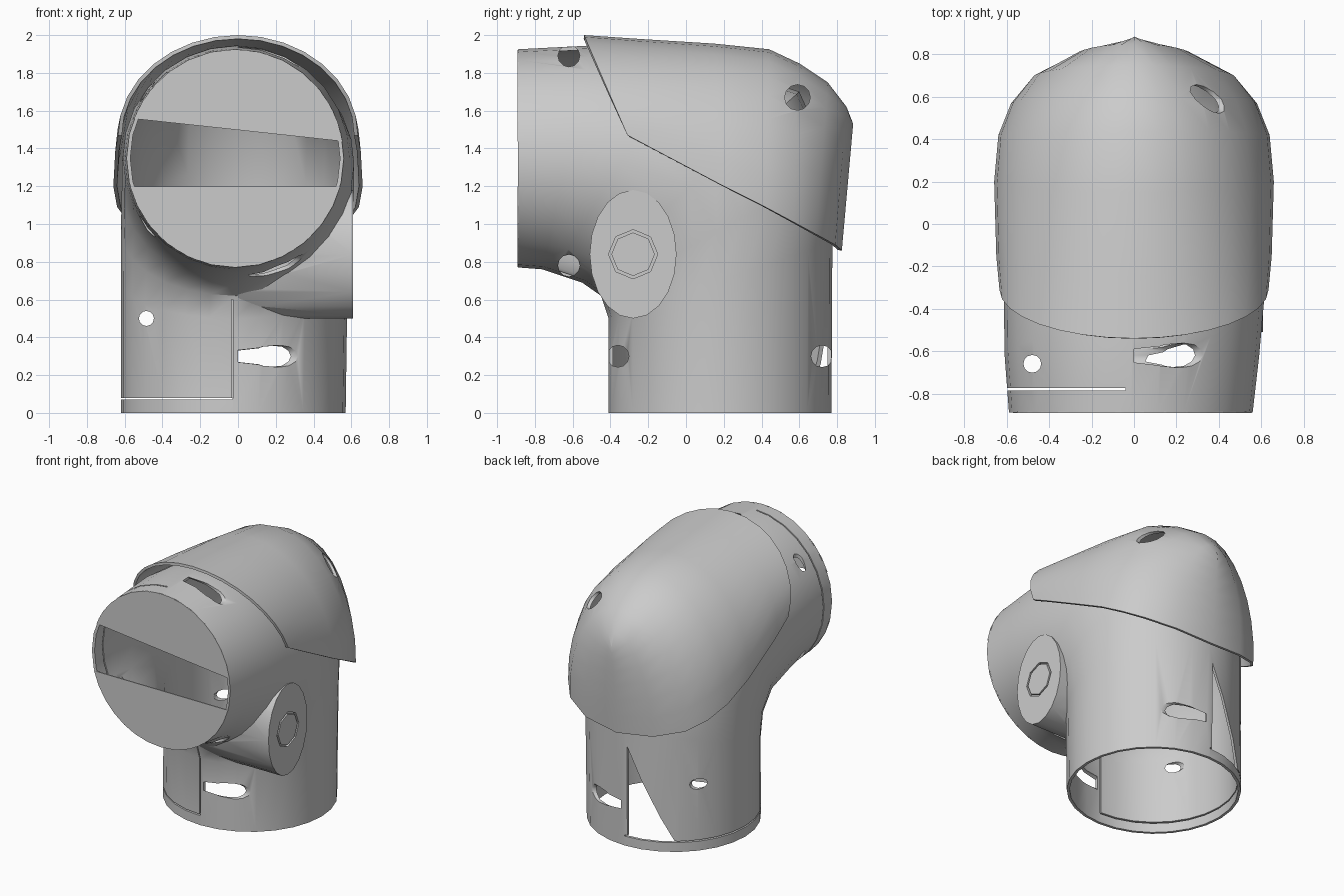
import bpy, bmesh, math
from mathutils import Vector, Matrix

if "Cube" in bpy.data.objects:
    bpy.data.objects.remove(bpy.data.objects["Cube"], do_unlink=True)

grey = bpy.data.materials.new("plain_grey")
grey.use_nodes = True
grey.diffuse_color = (0.6, 0.6, 0.6, 1)
grey.node_tree.nodes["Principled BSDF"].inputs["Base Color"].default_value = (0.6, 0.6, 0.6, 1)

SEG = 28


def finish(name, bm):
    bmesh.ops.recalc_face_normals(bm, faces=bm.faces)
    mesh = bpy.data.meshes.new(name)
    bm.to_mesh(mesh)
    bm.free()
    obj = bpy.data.objects.new(name, mesh)
    bpy.context.collection.objects.link(obj)
    mesh.materials.append(grey)
    return obj


def select(obj):
    bpy.ops.object.select_all(action='DESELECT')
    obj.select_set(True)
    bpy.context.view_layer.objects.active = obj


def smooth(obj):
    select(obj)
    bpy.ops.object.shade_smooth_by_angle(angle=math.radians(35))


def thicken(obj, amount):
    mod = obj.modifiers.new("wall", 'SOLIDIFY')
    mod.thickness, mod.offset = amount, -1
    select(obj)
    bpy.ops.object.modifier_apply(modifier=mod.name)


def cut(obj, cutter):
    mod = obj.modifiers.new("cut", 'BOOLEAN')
    mod.operation, mod.solver, mod.object = 'DIFFERENCE', 'EXACT', cutter
    select(obj)
    bpy.ops.object.modifier_apply(modifier=mod.name)
    bpy.data.objects.remove(cutter, do_unlink=True)


def drill(axis, start, end, radius, a, b):
    """Round cutter along one axis; a, b are the other two coordinates."""
    bm = bmesh.new()
    bmesh.ops.create_cone(bm, cap_ends=True, segments=12, radius1=radius,
                          radius2=radius, depth=end - start)
    mid = (start + end) / 2
    if axis == 'X':
        place = Matrix.Translation((mid, a, b)) @ Matrix.Rotation(math.pi / 2, 4, 'Y')
    elif axis == 'Y':
        place = Matrix.Translation((a, mid, b)) @ Matrix.Rotation(math.pi / 2, 4, 'X')
    else:
        place = Matrix.Translation((a, b, mid))
    bm.transform(place)
    return finish("drill", bm)


def slit(low, high):
    low, high = Vector(low), Vector(high)
    bm = bmesh.new()
    bmesh.ops.create_cube(bm, size=1)
    bm.transform(Matrix.Translation((low + high) / 2) @ Matrix.Diagonal((*(high - low), 1)))
    return finish("slit", bm)


def prism(name, outline, y0, y1):
    """Outline in x, z pulled along y."""
    bm = bmesh.new()
    face = bm.faces.new([bm.verts.new((x, y0, z)) for x, z in outline])
    pulled = bmesh.ops.extrude_face_region(bm, geom=[face])
    bmesh.ops.translate(bm, vec=(0, y1 - y0, 0),
                        verts=[v for v in pulled["geom"] if isinstance(v, bmesh.types.BMVert)])
    return finish(name, bm)


# Elbow stations: inner (y, z), outer (y, z), half width, x centre
stations = [
    ((-0.41, 0), (0.77, 0), 0.595, -0.025),
    ((-0.41, 0.5), (0.775, 0.9), 0.6, -0.02),
    ((-0.45, 0.62), (0.78, 1.3), 0.61, -0.01),
    ((-0.55, 0.69), (0.6, 1.7), 0.615, 0),
    ((-0.7, 0.74), (0, 1.9), 0.615, 0),
    ((-0.76, 0.76), (-0.5, 1.945), 0.6, -0.01),
    ((-0.89, 0.77), (-0.89, 1.925), 0.575, -0.015),
]


def elbow(name, closed=False):
    bm = bmesh.new()
    rings = []
    for inner, outer, width, cx in stations:
        a, b = Vector((cx, *inner)), Vector((cx, *outer))
        mid, half = (a + b) / 2, (b - a) / 2
        angles = [math.tau * i / SEG for i in range(SEG)]
        rings.append([bm.verts.new(mid + half * math.sin(t) + Vector((width * math.cos(t), 0, 0)))
                      for t in angles])
    for r, s in zip(rings, rings[1:]):
        for i in range(SEG):
            j = (i + 1) % SEG
            bm.faces.new((r[i], r[j], s[j], s[i]))
    if closed:
        bm.faces.new(rings[0])
        bm.faces.new(rings[-1])
    return finish(name, bm)


# Hollow elbow pipe with drilled holes, seams and a wedge gap at the back
pipe = elbow("elbow_pipe")
thicken(pipe, 0.02)
for y, z in ((-0.36, 0.3), (0.72, 0.3), (-0.62, 1.89), (-0.62, 0.78)):
    cut(pipe, drill('X', 0.0, 0.8, 0.058, y, z))
cut(pipe, drill('Y', -0.6, 1.0, 0.04, -0.485, 0.5))
cut(pipe, drill('Z', 0.6, 2.1, 0.042, -0.48, -0.66))
cut(pipe, slit((-0.8, -0.6, 0.07), (-0.03, 1.0, 0.08)))
cut(pipe, slit((-0.8, -0.785, 0.5), (-0.04, -0.775, 2.1)))
cut(pipe, slit((-0.034, -0.6, 0.075), (-0.026, -0.3, 0.6)))
cut(pipe, prism("wedge", ((-0.05, 0.075), (-0.37, 0.075), (-0.05, 0.75)), 0.4, 1.0))
smooth(pipe)

# Two end plates with an open slot between them
CX, CZ, R = -0.015, 1.3475, 0.576


def plate(name, a0, a1):
    pts = []
    for i in range(15):
        t = a0 + (a1 - a0) * i / 14
        pts.append((CX + R * math.cos(t), CZ + R * math.sin(t)))
    return prism(name, pts, -0.892, -0.884)


right_top, left_top = math.asin(0.09 / R), math.pi - math.asin(0.21 / R)
low = math.asin(0.15 / R)
plate("upper_end_plate", right_top, left_top)
plate("lower_end_plate", math.pi + low, math.tau - low)

# Rounded hood over the bend: rim (y, z), crown (y, z), half width
arcs = [
    ((-0.31, 1.47), (-0.54, 2.0), 0.635),
    ((-0.15, 1.385), (-0.25, 1.98), 0.65),
    ((0.2, 1.2), (0.15, 1.955), 0.66),
    ((0.42, 1.09), (0.44, 1.925), 0.64),
    ((0.57, 1.01), (0.6, 1.85), 0.58),
    ((0.69, 0.945), (0.75, 1.75), 0.48),
    ((0.79, 0.89), (0.85, 1.62), 0.28),
    ((0.825, 0.86), (0.885, 1.53), 0),
]
bm = bmesh.new()
rows = []
for rim, crown, width in arcs:
    a, b = Vector((0, *rim)), Vector((0, *crown))
    steps = [math.pi * i / 16 for i in range(17)]
    rows.append([bm.verts.new(a + (b - a) * math.sin(t) + Vector((width * math.cos(t), 0, 0)))
                 for t in steps])
for r, s in zip(rows, rows[1:]):
    for i in range(16):
        bm.faces.new((r[i], r[i + 1], s[i + 1], s[i]))
bmesh.ops.remove_doubles(bm, verts=bm.verts, dist=0.0005)
bmesh.ops.recalc_face_normals(bm, faces=bm.faces)
if sum(f.normal.z * f.calc_area() for f in bm.faces) < 0:
    bmesh.ops.reverse_faces(bm, faces=bm.faces)
hood = finish("hood", bm)
thicken(hood, 0.02)
cut(hood, drill('X', 0.1, 0.9, 0.068, 0.59, 1.67))
smooth(hood)


# Oval side boss, trimmed so that the pipe stays hollow
def oval(name, x0, x1, ry, rz, sides):
    bm = bmesh.new()
    bmesh.ops.create_cone(bm, cap_ends=True, segments=sides, radius1=1, radius2=1, depth=x1 - x0)
    bm.transform(Matrix.Translation(((x0 + x1) / 2, -0.28, 0.84))
                 @ Matrix.Diagonal((1, ry, rz, 1)) @ Matrix.Rotation(math.pi / 2, 4, 'Y'))
    return finish(name, bm)


boss = oval("side_boss", 0.0, 0.61, 0.23, 0.34, 20)
cut(boss, oval("socket", 0.59, 0.7, 0.13, 0.13, 8))
cut(boss, elbow("core", closed=True))
smooth(boss)
oval("boss_plug", 0.56, 0.61, 0.115, 0.115, 8)
